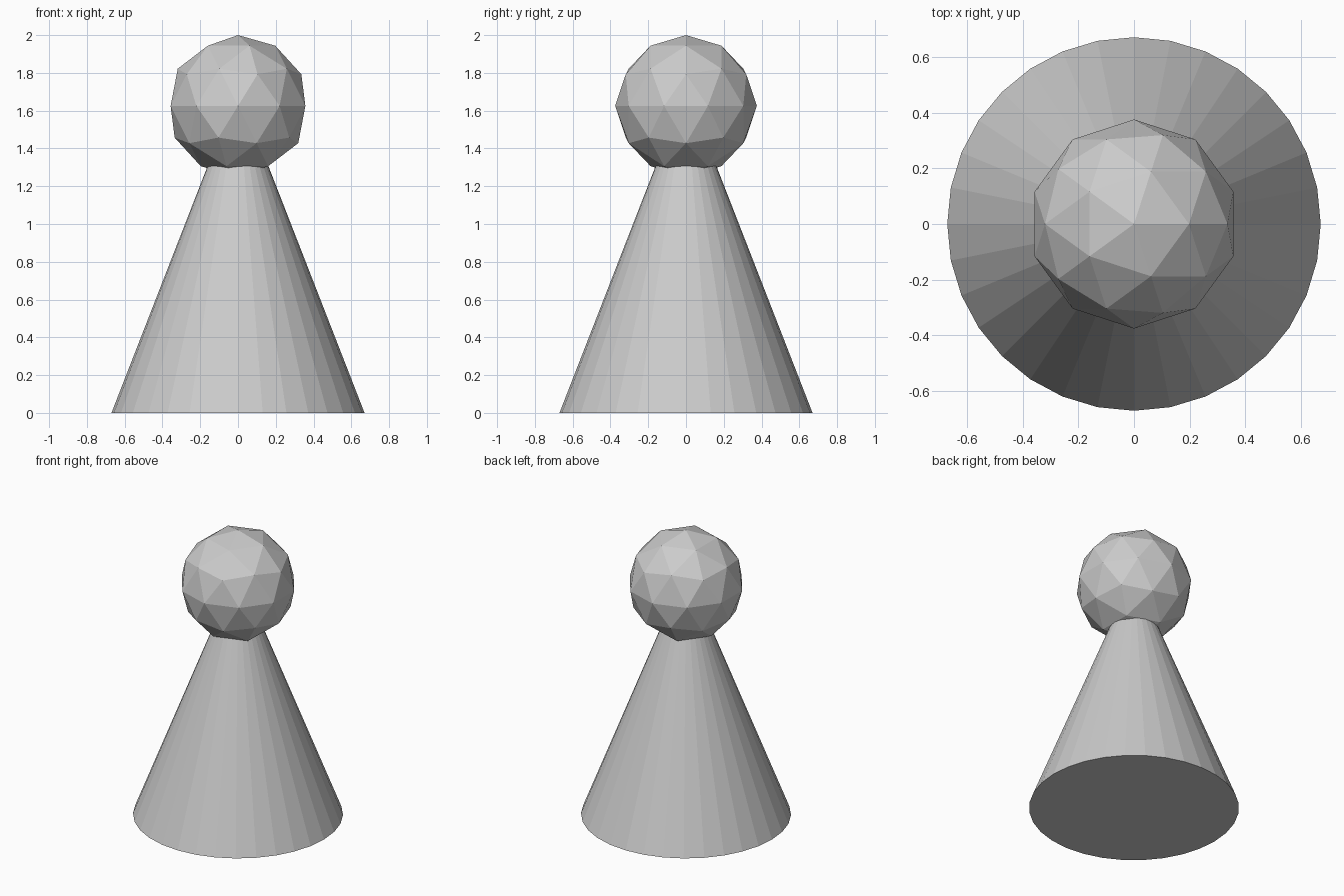
import bpy

if "Cube" in bpy.data.objects:
    bpy.data.objects.remove(bpy.data.objects["Cube"])

BODY_RADIUS, BODY_HEIGHT = 0.67, 1.72
HEAD_RADIUS, TOTAL_HEIGHT = 0.375, 2.0

# Conical body, its tip hidden inside the head
bpy.ops.mesh.primitive_cone_add(vertices=32, radius1=BODY_RADIUS, radius2=0,
                                depth=BODY_HEIGHT, location=(0, 0, BODY_HEIGHT / 2))
bpy.context.object.name = "body"

# Faceted round head
bpy.ops.mesh.primitive_ico_sphere_add(subdivisions=2, radius=HEAD_RADIUS,
                                      location=(0, 0, TOTAL_HEIGHT - HEAD_RADIUS))
bpy.context.object.name = "head"
